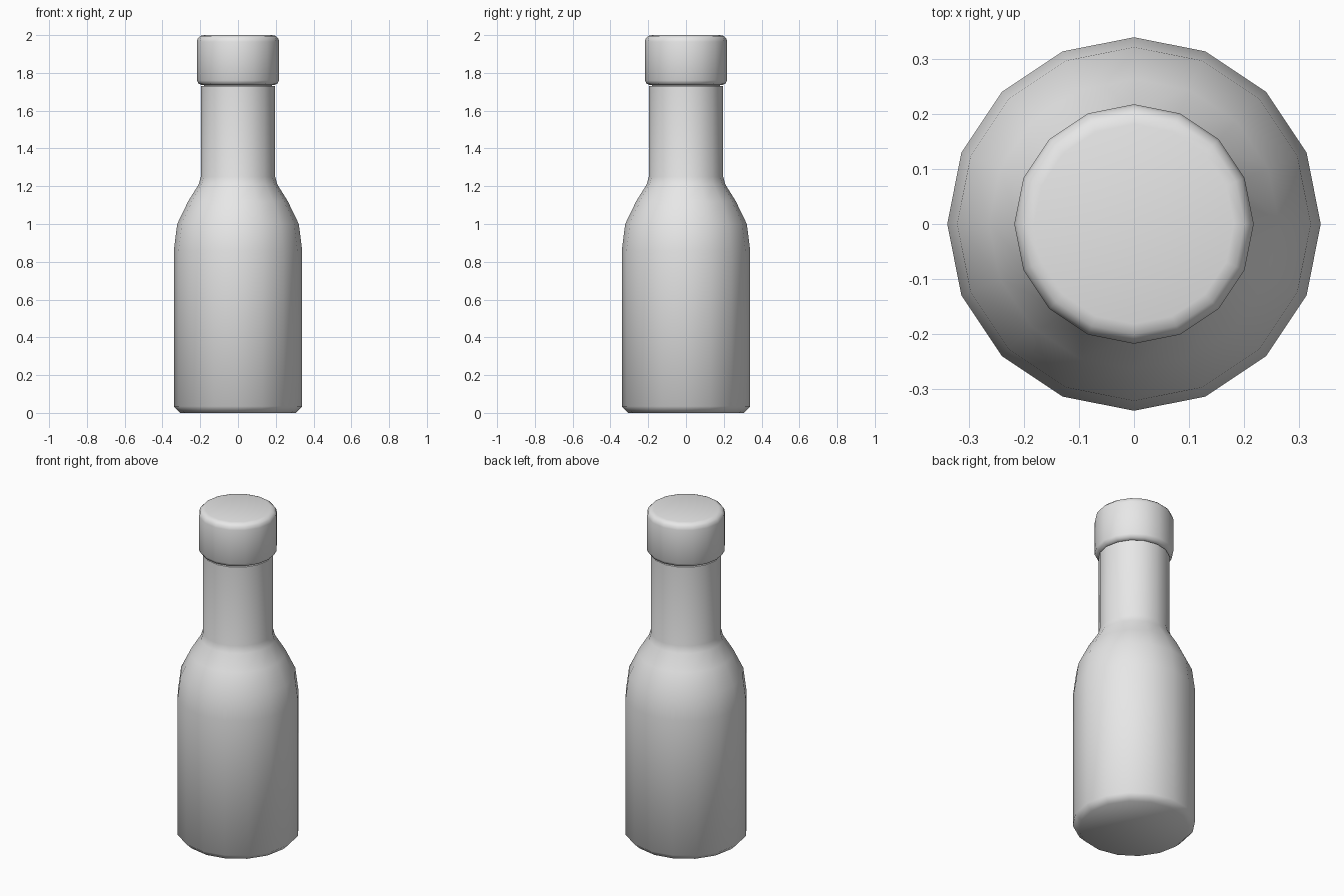
import bpy
import bmesh
import math

SIDES = 16

cube = bpy.data.objects.get("Cube")
if cube:
    bpy.data.objects.remove(cube, do_unlink=True)

# Plain grey for the whole model
grey = bpy.data.materials.new("plain_grey")
grey.use_nodes = True
grey.diffuse_color = (0.8, 0.8, 0.8, 1)
grey.node_tree.nodes["Principled BSDF"].inputs["Base Color"].default_value = (0.8, 0.8, 0.8, 1)


def turned_part(name, profile):
    """Closed, smooth-shaded turned solid from (radius, height) points, bottom to top."""
    bm = bmesh.new()
    rings = []
    for r, z in profile:
        angles = [math.tau * i / SIDES for i in range(SIDES)]
        rings.append([bm.verts.new((r * math.cos(a), r * math.sin(a), z)) for a in angles])
    for low, high in zip(rings, rings[1:]):
        for i in range(SIDES):
            j = (i + 1) % SIDES
            bm.faces.new((low[i], low[j], high[j], high[i]))
    bm.faces.new(rings[0][::-1])
    bm.faces.new(rings[-1])
    mesh = bpy.data.meshes.new(name)
    bm.to_mesh(mesh)
    bm.free()
    mesh.materials.append(grey)
    obj = bpy.data.objects.new(name, mesh)
    bpy.context.collection.objects.link(obj)
    bpy.ops.object.select_all(action="DESELECT")
    obj.select_set(True)
    bpy.context.view_layer.objects.active = obj
    bpy.ops.object.shade_smooth_by_angle(angle=math.radians(60))
    return obj


# Bottle: chamfered base, straight body, rounded shoulder, neck, narrow groove under the cap
turned_part("bottle", [
    (0.305, 0), (0.34, 0.035), (0.34, 0.86), (0.322, 1.0), (0.264, 1.12),
    (0.208, 1.21), (0.197, 1.25), (0.197, 1.73), (0.18, 1.732), (0.18, 1.745),
])

# Cap with rounded rims
turned_part("cap", [
    (0.19, 1.735), (0.208, 1.742), (0.218, 1.76), (0.218, 1.965),
    (0.213, 1.983), (0.201, 1.995), (0.182, 2.0),
])
